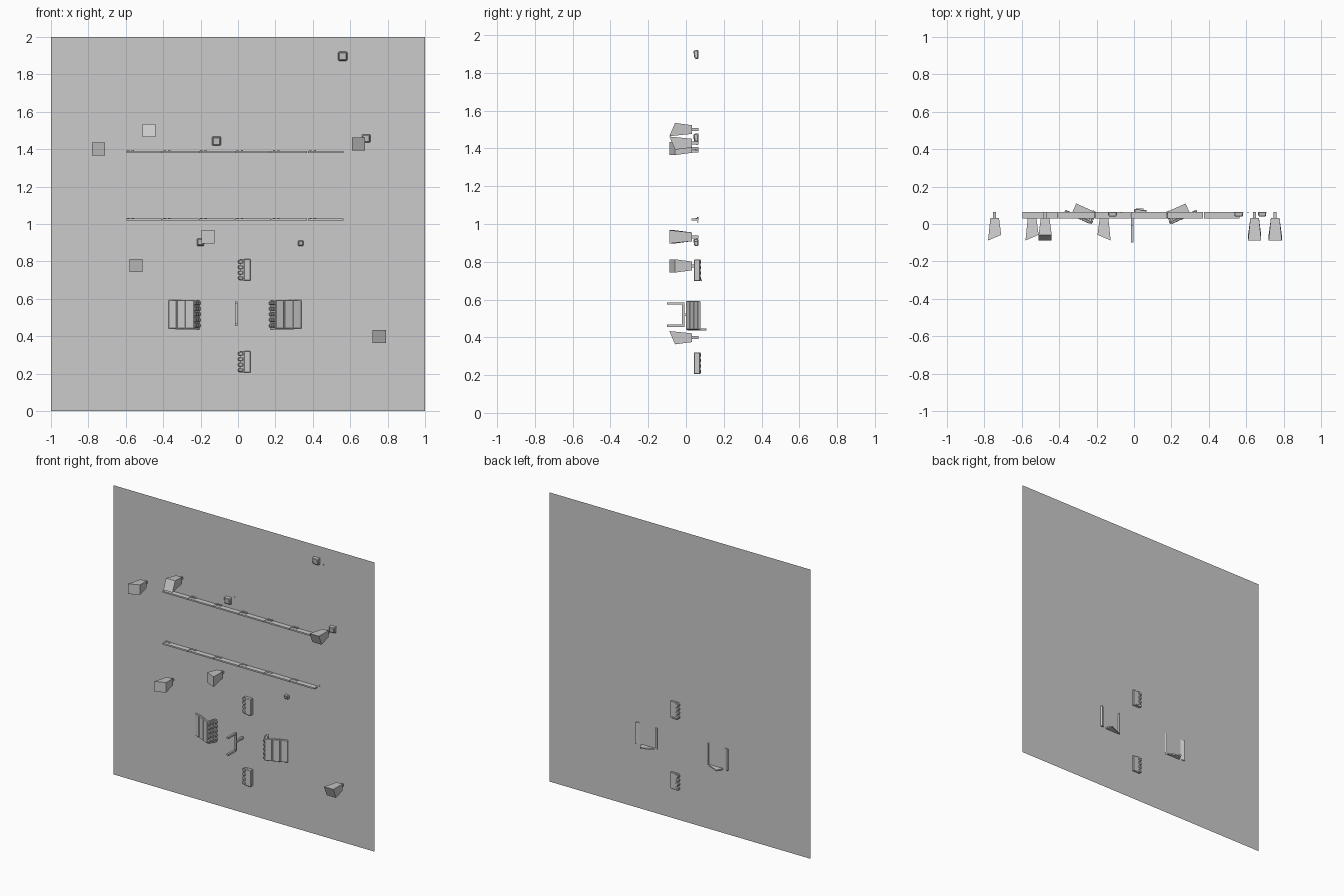
import bpy, bmesh
from math import radians, sin, cos
from mathutils import Vector

if "Cube" in bpy.data.objects:
    bpy.data.objects.remove(bpy.data.objects["Cube"])

WALL_Y = 0.065


def mesh_object(name, verts, faces):
    me = bpy.data.meshes.new(name)
    me.from_pydata(verts, [], faces)
    ob = bpy.data.objects.new(name, me)
    bpy.context.collection.objects.link(ob)
    bm = bmesh.new()
    bm.from_mesh(me)
    bmesh.ops.recalc_face_normals(bm, faces=bm.faces)
    bm.to_mesh(me)
    bm.free()
    return ob


BOX_FACES = [(0, 1, 2, 3), (4, 5, 6, 7), (0, 1, 5, 4),
             (1, 2, 6, 5), (2, 3, 7, 6), (3, 0, 4, 7)]
CORNERS = [(-1, -1), (1, -1), (1, 1), (-1, 1)]


def block(name, x, y, z, bevel=0):
    """Axis-aligned box from (min, max) ranges."""
    v = [(x[i], y[j], z[k]) for k in (0, 1)
         for i, j in ((0, 0), (1, 0), (1, 1), (0, 1))]
    ob = mesh_object(name, v, BOX_FACES)
    if bevel:
        m = ob.modifiers.new("bevel", 'BEVEL')
        m.width, m.segments = bevel, 1
    return ob


def tapered(name, x, z, front, back, y0, y1, tilt=(0, 0)):
    """Tapered block whose front face leans by tilt in x and z."""
    v = [(x + a * front, y0 + tilt[0] * a + tilt[1] * b, z + b * front)
         for a, b in CORNERS]
    v += [(x + a * back, y1, z + b * back) for a, b in CORNERS]
    return mesh_object(name, v, BOX_FACES)


# Wall sheet
mesh_object("wall", [(-1, WALL_Y, 0), (1, WALL_Y, 0), (1, WALL_Y, 2), (-1, WALL_Y, 2)],
            [(0, 1, 2, 3)])

# Large tapered boxes on short stems, each with a slanted front
T = 0.015
for x, z, tilt in [(-0.745, 1.40, (T, 0)), (-0.475, 1.50, (0, T)),
                   (0.645, 1.428, (0, -T)), (-0.16, 0.932, (-T, 0)),
                   (-0.545, 0.778, (T, 0)), (0.755, 0.398, (0, -T))]:
    tapered("spotlight_box", x, z, 0.035, 0.023, -0.073, 0.033, tilt)
    block("spotlight_stem", (x - 0.008, x + 0.008), (0.033, WALL_Y), (z - 0.008, z + 0.008))

# Small wall blocks
for x, z, r in [(0.56, 1.897, 0.025), (0.685, 1.457, 0.023), (-0.115, 1.443, 0.025),
                (-0.2, 0.903, 0.02), (0.335, 0.897, 0.015)]:
    ob = tapered("small_block", x, z, r * 0.85, r, 0.042, WALL_Y, (0, -0.003))
    m = ob.modifiers.new("bevel", 'BEVEL')
    m.width, m.segments = 0.004, 1

# Tiny pegs
for x, z in [(0.61, 1.88), (-0.07, 1.477), (0.705, 1.475), (0.578, 1.035), (0.217, 1.01)]:
    block("peg", (x - .003, x + .003), (0.059, WALL_Y), (z - .003, z + .003))

# Two shelves made of six planks, with clips along the back
for z in (1.384, 1.024):
    for i in range(6):
        x = -0.597 + i * 0.194
        block("shelf_plank", (x, x + 0.191), (0.03, WALL_Y), (z - 0.005, z + 0.005))
    for i in range(6):
        x = -0.575 + i * 0.195
        dz = 0.012 if z > 1.2 else 0.008
        for s in (-0.012, 0.012):
            block("shelf_clip", (x + s - .006, x + s + .006), (0.05, WALL_Y), (z, z + dz))

# Angled ribbed side panels with knobbed inner edges, mirrored
AXIS = -0.0165
ang = radians(24)
for side in (-1, 1):
    def put(name, a, b, z, bevel=0):
        """Box in panel axes: a runs outward along the face, b runs back."""
        ob = block(name, a, b, z, bevel)
        for v in ob.data.vertices:
            p = v.co.copy()
            dx = p.x * cos(ang) - p.y * sin(ang)
            v.co = Vector((AXIS + side * (0.2185 + dx),
                           p.x * sin(ang) + p.y * cos(ang), p.z))
        if side < 0:
            ob.data.flip_normals()
    for i in range(3):
        put("panel_slat", (0.051 * i, 0.051 * i + 0.049), (0, 0.014), (0.44, 0.593), 0.003)
    put("panel_backing", (0, 0.15), (0.005, 0.016), (0.442, 0.591))
    put("panel_edge", (0.001, 0.014), (0.005, 0.073), (0.442, 0.591))
    put("panel_base", (0, 0.112), (0.01, 0.07), (0.437, 0.446))
    for i in range(5):
        z = 0.457 + i * 0.03
        for b in (0.012, 0.036, 0.060):
            put("panel_knob", (-0.009, 0.003), (b - 0.009, b + 0.011),
                (z - 0.010, z + 0.010), 0.004)

# Small upper and lower panels with a scalloped left edge
for z0, z1 in ((0.697, 0.812), (0.205, 0.32)):
    block("small_panel", (0.032, 0.068), (0.042, 0.075), (z0, z1), 0.003)
    block("small_panel_side", (0.012, 0.034), (0.046, 0.077), (z0, z1))
    for i in range(4):
        z = z0 + 0.014 + i * (z1 - z0 - 0.028) / 3
        block("small_panel_knob", (0.001, 0.027), (0.043, 0.08),
              (z - 0.010, z + 0.010), 0.004)
block("small_panel_foot", (0.012, 0.05), (0.06, 0.084), (0.697, 0.705))

# Central pronged bracket
bx = (-0.017, -0.003)
block("bracket_bar", bx, (-0.02, -0.008), (0.457, 0.583))
block("bracket_upper_prong", bx, (-0.1, -0.008), (0.573, 0.585))
block("bracket_lower_prong", bx, (-0.1, -0.008), (0.455, 0.469))
block("bracket_stem", bx, (-0.01, WALL_Y), (0.512, 0.526))
